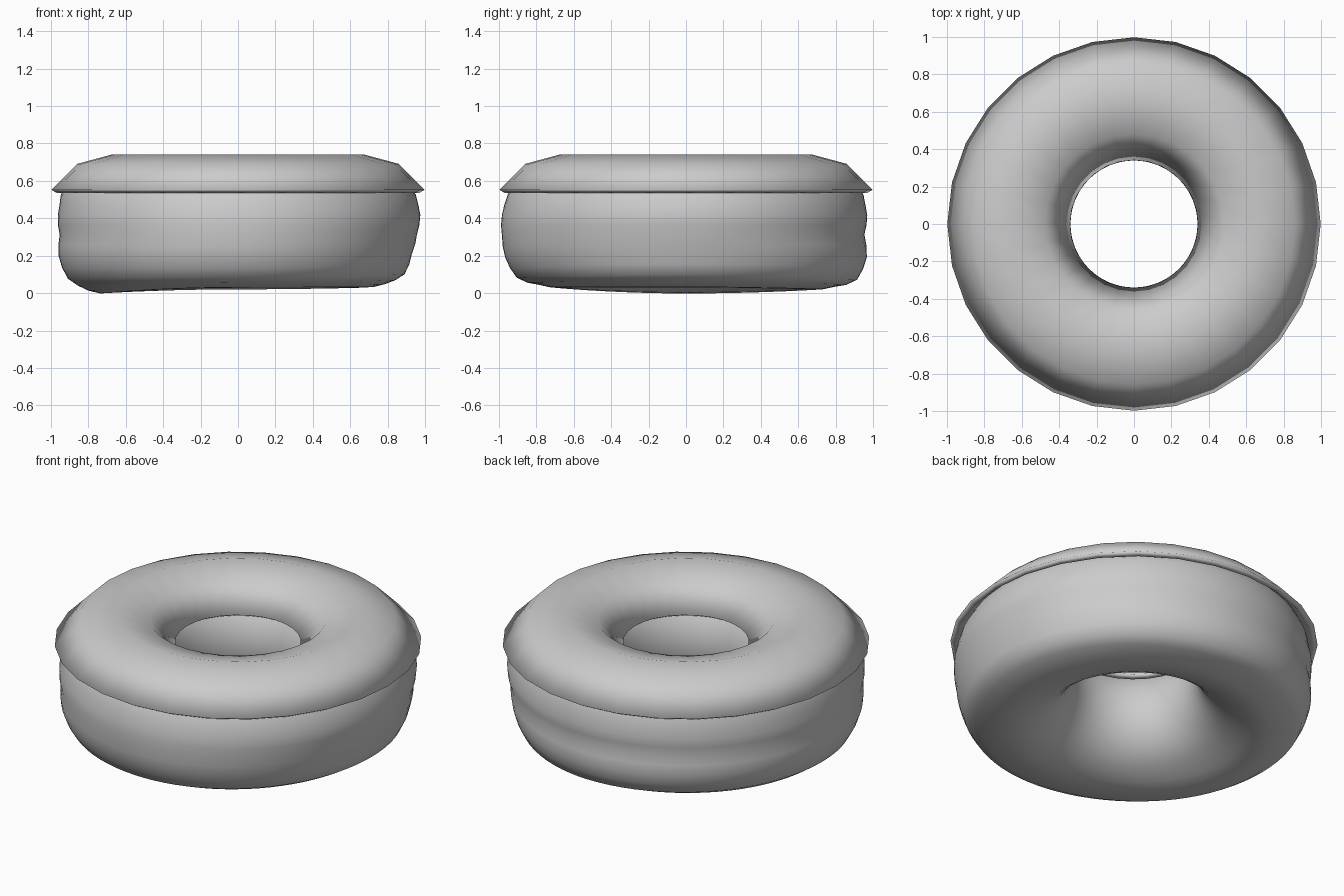
import bpy, bmesh, math

if "Cube" in bpy.data.objects:
    bpy.data.objects.remove(bpy.data.objects["Cube"])

R, ZC = 0.67, 0.363   # ring radius and height of the tube centre


def ring(name, segs, count, point):
    """Closed tube around z; point(theta, j) gives (radius, z) of section point j."""
    bm = bmesh.new()
    rows = []
    for i in range(segs):
        t = 2 * math.pi * i / segs
        row = []
        for j in range(count):
            r, z = point(t, j)
            row.append(bm.verts.new((r * math.cos(t), r * math.sin(t), z)))
        rows.append(row)
    for i in range(segs):
        a, b = rows[i], rows[(i + 1) % segs]
        for j in range(count):
            k = (j + 1) % count
            bm.faces.new((a[j], b[j], b[k], a[k]))
    bmesh.ops.recalc_face_normals(bm, faces=bm.faces[:])
    for f in bm.faces:
        f.smooth = True
    me = bpy.data.meshes.new(name)
    bm.to_mesh(me)
    bm.free()
    ob = bpy.data.objects.new(name, me)
    bpy.context.collection.objects.link(ob)
    return ob


def ease(keys, x):
    """Smooth interpolation through sorted (x, value) keys."""
    for (x0, v0), (x1, v1) in zip(keys, keys[1:]):
        if x0 <= x <= x1:
            s = (x - x0) / (x1 - x0)
            return v0 + (v1 - v0) * s * s * (3 - 2 * s)
    return 0.0


# Dough: uneven tube, swelling measured on four sides (right, back, left, front)
ANGLES = (-115, -74, -50, -30, -11, 14, 40)
SWELL = ((0, .004, .012, -.03, -.040, -.02, 0),
         (0, .018, .050, .012, -.043, -.026, 0),
         (0, .042, .042, .002, -.043, -.032, 0),
         (0, .006, .035, .012, -.012, -.012, 0))
DOUGH_N = 36


def dough_point(t, j):
    deg = -180 + 360 * j / DOUGH_N
    q = t / (math.pi / 2)
    i = int(q) % 4
    s = q - int(q)
    s = s * s * (3 - 2 * s)
    a = ease(list(zip(ANGLES, SWELL[i])), deg)
    b = ease(list(zip(ANGLES, SWELL[(i + 1) % 4])), deg)
    r = 0.331 + a + (b - a) * s
    p = math.radians(deg)
    return R + r * math.cos(p), ZC + r * math.sin(p)


ring("dough", 84, DOUGH_N, dough_point)

# Icing: thick upper shell with a coarse section
OUTER = [(0.379, a) for a in (30, 60, 90, 120, 150)]
INNER = [(0.347, a) for a in (150, 120, 90, 60, 30)]
SHELL = [(R + r * math.cos(math.radians(a)), ZC + r * math.sin(math.radians(a)))
         for r, a in OUTER + INNER]
ring("icing", 28, len(SHELL), lambda t, j: SHELL[j])
